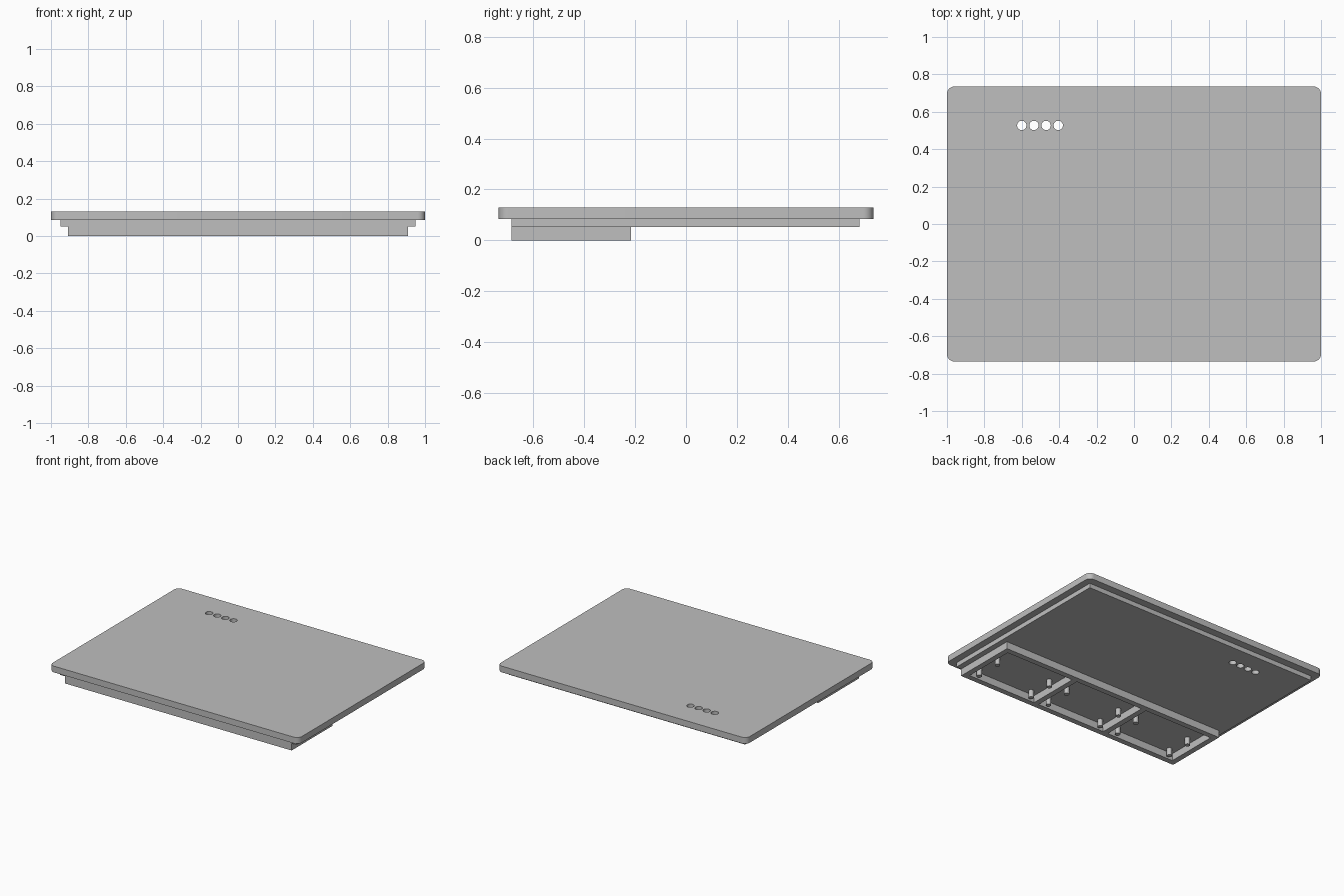
import bpy, bmesh
from mathutils import Matrix

if "Cube" in bpy.data.objects:
    bpy.data.objects.remove(bpy.data.objects["Cube"], do_unlink=True)

# Single plain colour
grey = bpy.data.materials.new("plain_grey")
grey.use_nodes = True
COLOUR = (0.52, 0.52, 0.52, 1)
grey.diffuse_color = COLOUR
grey.node_tree.nodes["Principled BSDF"].inputs["Base Color"].default_value = COLOUR

# Main dimensions
TOP, PLATE_Z, SLAB_Z = 0.13, 0.085, 0.052
FRONT, FRAME_BACK, WALL = -0.685, -0.215, 0.04
FRAME_X = 0.91
BAY = (2 * FRAME_X - 4 * WALL) / 3


def add_box(bm, x0, x1, y0, y1, z0, z1):
    mat = Matrix.Translation(((x0 + x1) / 2, (y0 + y1) / 2, (z0 + z1) / 2))
    mat = mat @ Matrix.Diagonal((x1 - x0, y1 - y0, z1 - z0, 1))
    return bmesh.ops.create_cube(bm, size=1, matrix=mat)["verts"]


def add_cylinder(bm, x, y, z0, z1, radius, sides=32):
    bmesh.ops.create_cone(bm, cap_ends=True, segments=sides, radius1=radius,
                          radius2=radius, depth=z1 - z0,
                          matrix=Matrix.Translation((x, y, (z0 + z1) / 2)))


def finish(bm, name):
    mesh = bpy.data.meshes.new(name)
    bm.to_mesh(mesh)
    bm.free()
    mesh.materials.append(grey)
    obj = bpy.data.objects.new(name, mesh)
    bpy.context.collection.objects.link(obj)
    return obj


def activate(obj):
    bpy.ops.object.select_all(action='DESELECT')
    obj.select_set(True)
    bpy.context.view_layer.objects.active = obj


def cut(obj, cutter):
    mod = obj.modifiers.new("cut", 'BOOLEAN')
    mod.operation = 'DIFFERENCE'
    mod.solver = 'EXACT'
    mod.object = cutter
    activate(obj)
    bpy.ops.object.modifier_apply(modifier=mod.name)


def smooth(obj):
    activate(obj)
    bpy.ops.object.shade_smooth_by_angle()


# Top plate with rounded vertical corners
bm = bmesh.new()
add_box(bm, -1, 1, -0.735, 0.735, PLATE_Z, TOP)
corners = [e for e in bm.edges if abs(e.verts[0].co.z - e.verts[1].co.z) > 0.01]
bmesh.ops.bevel(bm, geom=corners, offset=0.04, segments=8, affect='EDGES', profile=0.5)
plate = finish(bm, "top_plate")

# Inset slab under the plate
bm = bmesh.new()
add_box(bm, -0.95, 0.95, FRONT, 0.68, SLAB_Z, PLATE_Z)
slab = finish(bm, "inset_slab")

# Row of four holes through plate and slab
bm = bmesh.new()
for i in range(4):
    add_cylinder(bm, -0.6 + 0.065 * i, 0.527, 0, 0.2, 0.025)
holes = finish(bm, "hole_cutter")
holes.hide_render = True
for part in (plate, slab):
    cut(part, holes)
bpy.data.objects.remove(holes, do_unlink=True)

# Three-bay frame under the front
bm = bmesh.new()
add_box(bm, -FRAME_X, FRAME_X, FRONT, FRAME_BACK, 0, SLAB_Z)
frame = finish(bm, "bay_frame")
bm = bmesh.new()
for i in range(3):
    left = -FRAME_X + WALL + i * (BAY + WALL)
    add_box(bm, left, left + BAY, FRONT + WALL, FRAME_BACK - WALL, -0.1, 0.1)
pockets = finish(bm, "bay_cutter")
pockets.hide_render = True
cut(frame, pockets)
bpy.data.objects.remove(pockets, do_unlink=True)

# Four mounting pegs in each bay
bm = bmesh.new()
for i in (-1, 0, 1):
    for side in (-1, 1):
        for y in (-0.61, -0.425):
            add_cylinder(bm, i * (BAY + WALL) + side * 0.222, y, 0, SLAB_Z, 0.018, 24)
pegs = finish(bm, "mounting_pegs")

for part in (plate, slab, pegs):
    smooth(part)
